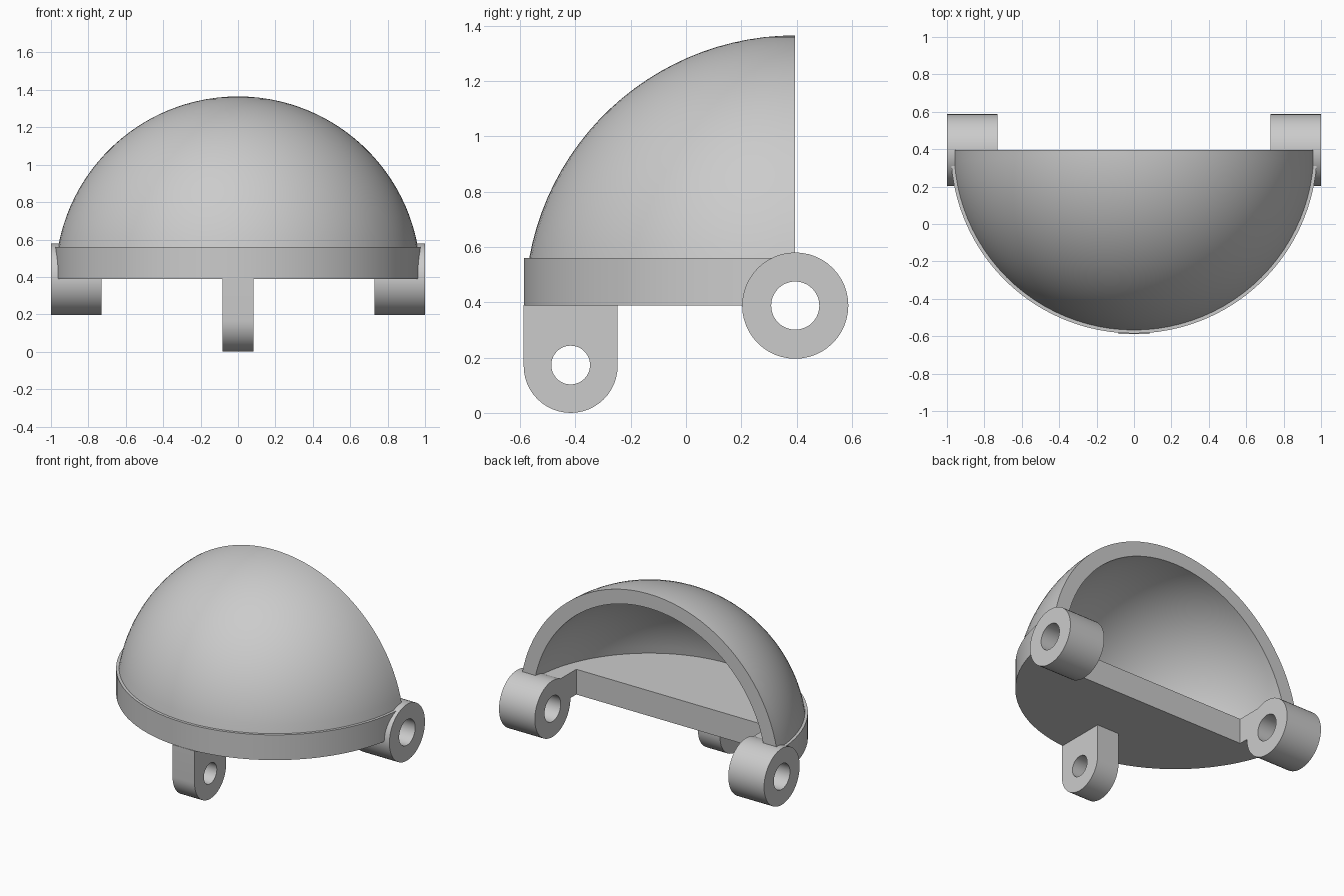
import bpy
import bmesh
from math import sin, cos, asin, pi, radians
from mathutils import Vector, Matrix

if "Cube" in bpy.data.objects:
    bpy.data.objects.remove(bpy.data.objects["Cube"])

# Main dimensions
BACK_Y = 0.395          # cut plane of the dome
BASE_Z, FLOOR_Z = 0.388, 0.56
DOME_R, DOME_INNER_R, FLOOR_R = 0.977, 0.88, 0.98
HINGE_R, HINGE_HOLE_R = 0.192, 0.087
HINGE_IN, HINGE_OUT = 0.73, 1.0
NOTCH_Y = 0.14

grey = bpy.data.materials.new("plain grey")
grey.use_nodes = True
COLOUR = (0.6, 0.6, 0.6, 1)
grey.diffuse_color = COLOUR
grey.node_tree.nodes["Principled BSDF"].inputs["Base Color"].default_value = COLOUR


def arc(cx, cy, r, start, end, n):
    angles = [start + (end - start) * i / n for i in range(n + 1)]
    return [(cx + r * cos(a), cy + r * sin(a)) for a in angles]


def circle(cx, cy, r, n=48):
    return arc(cx, cy, r, 0, 2 * pi, n)[:-1]


def finish(name, bm):
    bmesh.ops.recalc_face_normals(bm, faces=bm.faces)
    mesh = bpy.data.meshes.new(name)
    bm.to_mesh(mesh)
    bm.free()
    mesh.materials.append(grey)
    obj = bpy.data.objects.new(name, mesh)
    bpy.context.collection.objects.link(obj)
    return obj


def smooth(obj):
    bpy.ops.object.select_all(action="DESELECT")
    obj.select_set(True)
    bpy.context.view_layer.objects.active = obj
    bpy.ops.object.shade_smooth_by_angle(angle=radians(30))


def prism(name, loops, place, depth):
    """Fill closed outlines (the inner ones become holes) and extrude."""
    bm = bmesh.new()
    edges = []
    for loop in loops:
        verts = [bm.verts.new(place(u, v)) for u, v in loop]
        edges += [bm.edges.new((a, b)) for a, b in zip(verts, verts[1:] + verts[:1])]
    bmesh.ops.triangle_fill(bm, edges=edges, use_beauty=True)
    result = bmesh.ops.extrude_face_region(bm, geom=bm.faces[:])
    moved = [g for g in result["geom"] if isinstance(g, bmesh.types.BMVert)]
    bmesh.ops.translate(bm, verts=moved, vec=Vector(depth))
    return finish(name, bm)


# Quarter-sphere shell: a ring section swept half a turn
tilt = (FLOOR_Z - BASE_Z)
outer = arc(0, BASE_Z, DOME_R, asin(tilt / DOME_R), pi / 2, 24)
inner = arc(0, BASE_Z, DOME_INNER_R, pi / 2, asin(tilt / DOME_INNER_R), 24)
bm = bmesh.new()
section = bm.faces.new([bm.verts.new((u, BACK_Y, v)) for u, v in outer + inner])
bmesh.ops.spin(bm, geom=[section] + section.edges[:] + section.verts[:],
               cent=(0, BACK_Y, 0), axis=(0, 0, 1), angle=-pi, steps=48)
bmesh.ops.remove_doubles(bm, verts=bm.verts, dist=0.0005)
smooth(finish("dome_shell", bm))

# Half-round floor with a wide notch at the back
rim = arc(0, BACK_Y, FLOOR_R, pi, 2 * pi, 48)
notch = [(HINGE_IN, BACK_Y), (HINGE_IN, NOTCH_Y), (-HINGE_IN, NOTCH_Y), (-HINGE_IN, BACK_Y)]
floor = prism("floor_plate", [rim + notch], lambda u, v: (u, v, BASE_Z),
              (0, 0, FLOOR_Z - BASE_Z))

# Clear the floor where the hinge barrels pass through
bm = bmesh.new()
turn = Matrix.Translation((0, BACK_Y, BASE_Z)) @ Matrix.Rotation(pi / 2, 4, "Y")
bmesh.ops.create_cone(bm, cap_ends=True, segments=48, radius1=HINGE_R - 0.001,
                      radius2=HINGE_R - 0.001, depth=3, matrix=turn)
cutter = finish("hinge_cutter", bm)
cutter.hide_render = True
cut = floor.modifiers.new("hinge clearance", "BOOLEAN")
cut.operation, cut.solver, cut.object = "DIFFERENCE", "EXACT", cutter
bpy.context.view_layer.objects.active = floor
bpy.ops.object.modifier_apply(modifier=cut.name)
bpy.data.objects.remove(cutter)
smooth(floor)

# Hinge barrels, one on each side
for side, label in ((1, "left"), (-1, "right")):
    rings = [circle(BACK_Y, BASE_Z, HINGE_R), circle(BACK_Y, BASE_Z, HINGE_HOLE_R)]
    smooth(prism("hinge_barrel_" + label, rings, lambda u, v: (side * HINGE_IN, u, v),
                 (side * (HINGE_OUT - HINGE_IN), 0, 0)))

# Rounded lug with a pin hole under the front
LUG_Y, LUG_R, LUG_HALF = -0.417, 0.17, 0.083
outline = arc(LUG_Y, LUG_R, LUG_R, pi, 2 * pi, 24)
outline += [(LUG_Y + LUG_R, BASE_Z + 0.002), (LUG_Y - LUG_R, BASE_Z + 0.002)]
smooth(prism("front_lug", [outline, circle(LUG_Y, LUG_R + 0.003, 0.07)],
             lambda u, v: (-LUG_HALF, u, v), (2 * LUG_HALF, 0, 0)))
